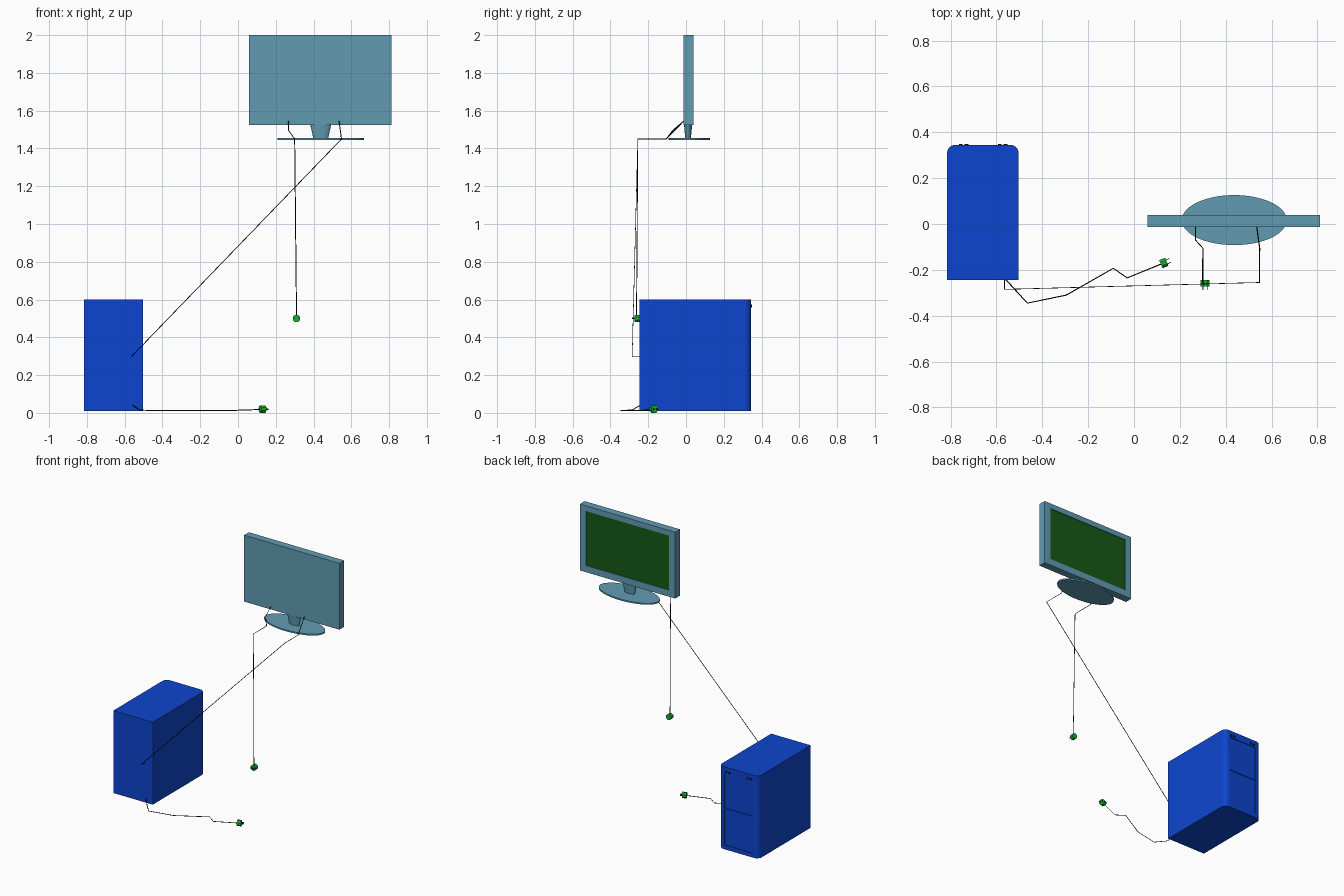
import bpy, bmesh, math
from mathutils import Matrix, Vector

if "Cube" in bpy.data.objects:
    bpy.data.objects.remove(bpy.data.objects["Cube"])


def material(name, color):
    m = bpy.data.materials.new(name)
    m.diffuse_color = color
    m.use_nodes = True
    m.node_tree.nodes["Principled BSDF"].inputs["Base Color"].default_value = m.diffuse_color
    return m


BLUE = material("blue_case", (0.004, 0.06, 0.62, 1))
GLASS = material("pale_blue_plastic", (0.12, 0.33, 0.45, 0.7))
SCREEN = material("dark_green_screen", (0.008, 0.10, 0.008, 1))
GREEN = material("green_plug", (0.01, 0.45, 0.03, 1))
BLACK = material("black", (0.005, 0.005, 0.005, 1))


def finish(name, bm, mat=None):
    me = bpy.data.meshes.new(name)
    bmesh.ops.recalc_face_normals(bm, faces=bm.faces)
    bm.to_mesh(me)
    bm.free()
    ob = bpy.data.objects.new(name, me)
    bpy.context.collection.objects.link(ob)
    if mat:
        me.materials.append(mat)
    return ob


def add_box(bm, lo, hi):
    lo, hi = Vector(lo), Vector(hi)
    mtx = Matrix.Translation((lo + hi) / 2) @ Matrix.Diagonal((*(hi - lo), 1))
    return bmesh.ops.create_cube(bm, size=1, matrix=mtx)["verts"]


def box(name, lo, hi, mat=None):
    bm = bmesh.new()
    add_box(bm, lo, hi)
    return finish(name, bm, mat)


def smooth(ob):
    bpy.ops.object.select_all(action='DESELECT')
    ob.select_set(True)
    bpy.context.view_layer.objects.active = ob
    bpy.ops.object.shade_smooth_by_angle(angle=math.radians(35))


def elliptic(name, center, rx, ry, z0, z1, top_scale, mat, sides=48):
    bm = bmesh.new()
    mtx = Matrix.Translation((*center, (z0 + z1) / 2)) @ Matrix.Diagonal((rx, ry, 1, 1))
    bmesh.ops.create_cone(bm, cap_ends=True, segments=sides, radius1=1,
                          radius2=top_scale, depth=z1 - z0, matrix=mtx)
    ob = finish(name, bm, mat)
    smooth(ob)
    return ob


def recess(target, name, lo, hi, mat=None):
    cutter = box(name, lo, hi, mat)
    cutter.hide_render = True
    cutter.hide_viewport = True
    mod = target.modifiers.new(name, 'BOOLEAN')
    mod.operation = 'DIFFERENCE'
    mod.solver = 'EXACT'
    mod.object = cutter


def cable(name, pts, r=0.0025):
    cu = bpy.data.curves.new(name, 'CURVE')
    cu.dimensions = '3D'
    cu.bevel_depth = r
    cu.bevel_resolution = 0
    cu.use_fill_caps = True
    sp = cu.splines.new('POLY')
    sp.points.add(len(pts) - 1)
    for p, co in zip(sp.points, pts):
        p.co = (*co, 1)
    cu.materials.append(BLACK)
    bpy.context.collection.objects.link(bpy.data.objects.new(name, cu))


def plug(name, loc, turn):
    place = Matrix.Translation(loc) @ Matrix.Rotation(turn, 4, 'Z')
    bm = bmesh.new()
    mtx = Matrix.Rotation(math.pi / 2, 4, 'X') @ Matrix.Rotation(math.pi / 8, 4, 'Z')
    bmesh.ops.create_cone(bm, cap_ends=True, segments=8, radius1=0.021, radius2=0.021,
                          depth=0.028, matrix=mtx)
    finish(name + "_body", bm, GREEN).matrix_world = place
    bm = bmesh.new()
    for x in (-0.009, 0.009):
        add_box(bm, (x - 0.0015, -0.029, -0.004), (x + 0.0015, -0.013, 0.004))
    finish(name + "_prongs", bm, BLACK).matrix_world = place


# Computer case: vertical edges on the panel side are rounded
X0, X1, Y0, Y1 = -0.815, -0.503, -0.245, 0.345
bm = bmesh.new()
add_box(bm, (X0, Y0, 0.01), (X1, Y1, 0.6))
edges = [e for e in bm.edges
         if all(v.co.y > 0.3 for v in e.verts) and abs(e.verts[0].co.z - e.verts[1].co.z) > 0.1]
bmesh.ops.bevel(bm, geom=edges, offset=0.036, segments=8, profile=0.5, affect='EDGES')
case = finish("computer_case", bm, BLUE)
smooth(case)

# Recessed panels, upper and lower
for nm, z0, z1 in (("lower_panel_cutter", 0.04, 0.298), ("upper_panel_cutter", 0.304, 0.55)):
    recess(case, nm, (-0.77, Y1 - 0.005, z0), (-0.548, Y1 + 0.02, z1), BLUE)

# Case buttons
for i, x in enumerate((-0.755, -0.73, -0.585, -0.56)):
    bm = bmesh.new()
    bmesh.ops.create_cone(bm, cap_ends=True, segments=16, radius1=0.008, radius2=0.008, depth=0.006,
                          matrix=Matrix.Translation((x, Y1 + 0.001, 0.566))
                          @ Matrix.Rotation(math.pi / 2, 4, 'X'))
    finish(f"case_button_{i + 1}", bm, BLACK)

# Monitor with recessed screen
monitor = box("monitor_housing", (0.058, -0.014, 1.525), (0.812, 0.04, 2.0), GLASS)
recess(monitor, "screen_cutter", (0.108, 0.034, 1.572), (0.762, 0.08, 1.962), GLASS)
box("screen", (0.108, 0.030, 1.572), (0.762, 0.035, 1.962), SCREEN)

# Monitor stand
elliptic("stand_neck", (0.438, 0.011), 0.039, 0.015, 1.452, 1.526, 1.42, GLASS)
elliptic("stand_base", (0.437, 0.017), 0.229, 0.109, 1.445, 1.455, 1.0, GLASS, 64)

# Cables
cable("monitor_power_cable", [(0.268, -0.012, 1.545), (0.268, -0.07, 1.495), (0.30, -0.105, 1.45),
                              (0.30, -0.255, 1.45), (0.31, -0.262, 0.5)])
cable("video_cable", [(0.535, -0.012, 1.545), (0.548, -0.105, 1.45), (0.548, -0.255, 1.45),
                      (-0.565, -0.285, 0.297), (-0.565, -0.243, 0.297)])
cable("case_power_cable", [(-0.558, -0.243, 0.04), (-0.52, -0.285, 0.015), (-0.465, -0.345, 0.013),
                           (-0.295, -0.31, 0.013), (-0.09, -0.193, 0.013), (-0.03, -0.235, 0.013),
                           (0.12, -0.174, 0.018)])

# Power plugs
plug("monitor_plug", (0.31, -0.258, 0.5), 0)
plug("case_plug", (0.13, -0.17, 0.02), math.radians(112))
